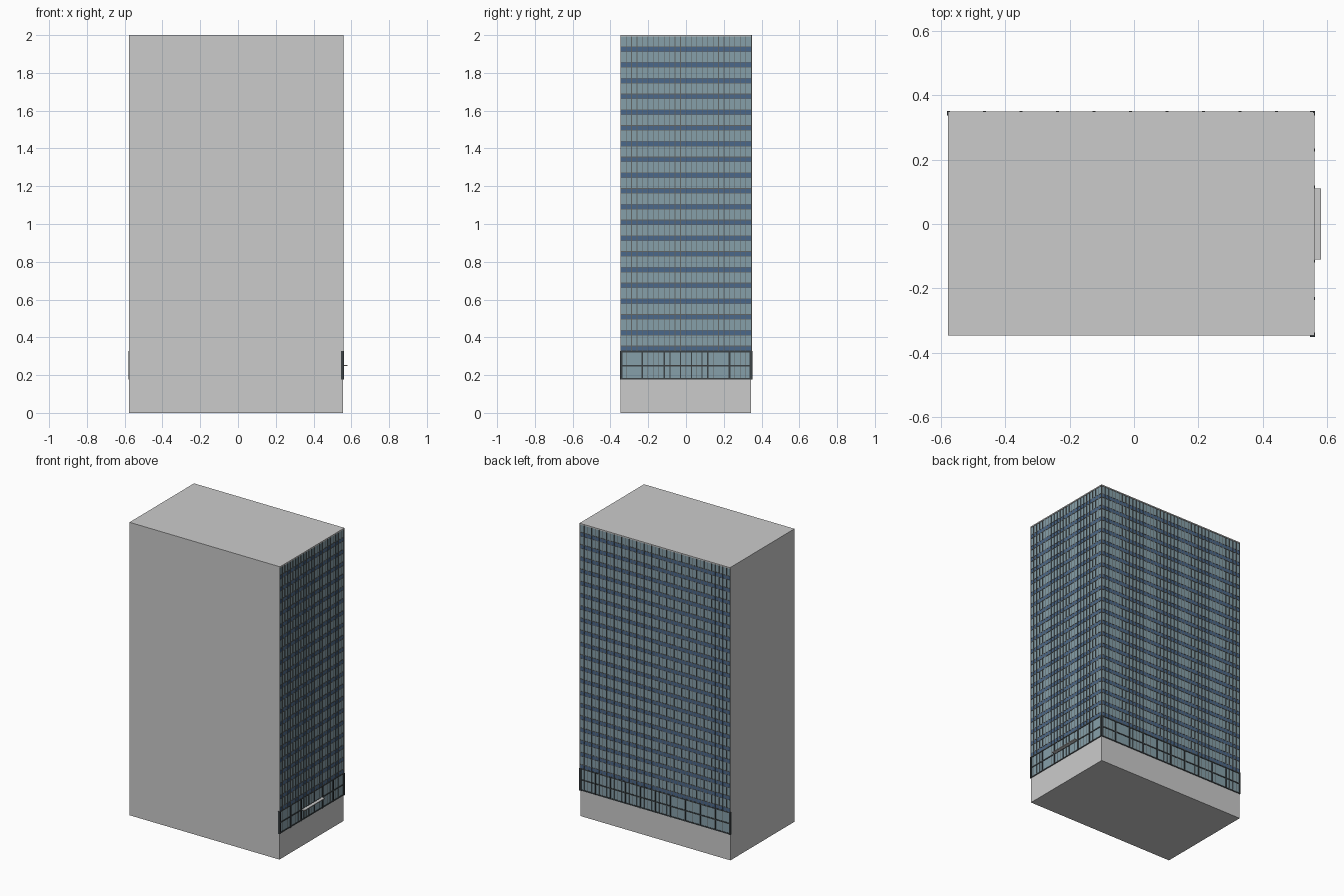
import bpy, bmesh
from mathutils import Vector

if "Cube" in bpy.data.objects:
    bpy.data.objects.remove(bpy.data.objects["Cube"])


def material(name, rgb):
    m = bpy.data.materials.new(name)
    m.diffuse_color = (*rgb, 1)
    m.use_nodes = True
    m.node_tree.nodes["Principled BSDF"].inputs["Base Color"].default_value = m.diffuse_color
    return m


GLASS = material("glass", (0.24, 0.35, 0.40))
BLUE = material("spandrel_blue", (0.07, 0.14, 0.26))
DARK = material("dark_metal", (0.045, 0.055, 0.06))
FRAME = material("frame_metal", (0.12, 0.13, 0.13))


def boxes(name, items, mat=None):
    """One object from a list of (x0, x1, y0, y1, z0, z1) boxes."""
    bm = bmesh.new()
    for x0, x1, y0, y1, z0, z1 in items:
        vs = bmesh.ops.create_cube(bm, size=1)["verts"]
        for v in vs:
            v.co = Vector((x0 if v.co.x < 0 else x1,
                           y0 if v.co.y < 0 else y1,
                           z0 if v.co.z < 0 else z1))
    me = bpy.data.meshes.new(name)
    bm.to_mesh(me)
    bm.free()
    if mat:
        me.materials.append(mat)
    ob = bpy.data.objects.new(name, me)
    bpy.context.collection.objects.link(ob)
    return ob


X0, X1, Y0, Y1 = -0.577, 0.555, -0.346, 0.345
LOBBY, TOWER, TOP, FLOORS = 0.176, 0.328, 2.0, 20
PITCH = (TOP - 0.004 - TOWER) / FLOORS

# Solid tower mass and the plinth under the glazing
boxes("tower_core", [(X0, X1, Y0, Y1, 0, TOP)])


def facade(side, a, b, panels, bays, place):
    """Curtain wall along a..b; place maps (along, depth, height) to a box."""
    def add(part, items, mat):
        boxes(side + "_" + part, [place(*i) for i in items], mat)

    step = (b - a) / panels
    grid = [a + step * i for i in range(panels + 1)]
    floors = [TOWER + PITCH * i for i in range(FLOORS)]

    # Glass sheet, one per facade
    add("glass", [(a, b, 0, 0.001, LOBBY, TOP - 0.006)], GLASS)
    # Blue spandrel band at each floor, edged by thin rails
    add("spandrels", [(a, b, 0, 0.002, z, z + 0.026) for z in floors], BLUE)
    add("floor_rails", [(a, b, 0, 0.003, z + d - 0.0015, z + d + 0.0015)
                        for z in floors for d in (0, 0.026)], FRAME)
    # Vertical mullions and the roof edge
    add("mullions", [(max(a, g - 0.0016), min(b, g + 0.0016), 0, 0.0042, TOWER, TOP - 0.006)
                     for g in grid], FRAME)
    add("roof_edge", [(a, b, 0, 0.0045, TOP - 0.008, TOP)], None)
    # Lobby: slim mullions, rails, and heavy columns
    add("lobby_mullions", [(max(a, g - 0.001), min(b, g + 0.001), 0, 0.002, LOBBY, TOWER)
                           for g in grid], FRAME)
    add("lobby_rails", [(a, b, 0, 0.004, z - 0.004, z + 0.004)
                        for z in (LOBBY + 0.004, 0.25, TOWER - 0.003)], DARK)
    add("lobby_columns", [(c - 0.0045, c + 0.0045, 0, 0.006, LOBBY, TOWER) for c in bays], DARK)


bay_x = (X1 - X0) / 10
bay_y = (Y1 - Y0) / 6
facade("back", X0, X1, 40, [X0 + bay_x * i for i in range(1, 10)],
       lambda u0, u1, d0, d1, z0, z1: (u0, u1, Y1 + d0, Y1 + d1, z0, z1))
facade("right", Y0, Y1, 24, [Y0 + bay_y * i for i in (1, 2, 4, 5)],
       lambda u0, u1, d0, d1, z0, z1: (X1 + d0, X1 + d1, u0, u1, z0, z1))

# Corner columns wrapping the lobby edges, and corner post of the tower
boxes("corner_columns", [
    (X0 - 0.003, X0 + 0.006, Y1 - 0.009, Y1 + 0.006, LOBBY, TOWER),
    (X1 - 0.009, X1 + 0.006, Y1 - 0.009, Y1 + 0.006, LOBBY, TOWER),
    (X1 - 0.009, X1 + 0.006, Y0 - 0.004, Y0 + 0.009, LOBBY, TOWER)], DARK)
boxes("corner_post", [(X1, X1 + 0.0042, Y1, Y1 + 0.0042, TOWER, TOP)], FRAME)

# Entrance canopy and door frame on the right side
boxes("entrance_canopy", [(X1, 0.58, -0.11, 0.11, 0.247, 0.253)])
boxes("entrance_doors", [(X1, X1 + 0.004, y - 0.002, y + 0.002, LOBBY, TOWER)
                         for y in (-0.085, -0.029, 0.029, 0.085)], DARK)
